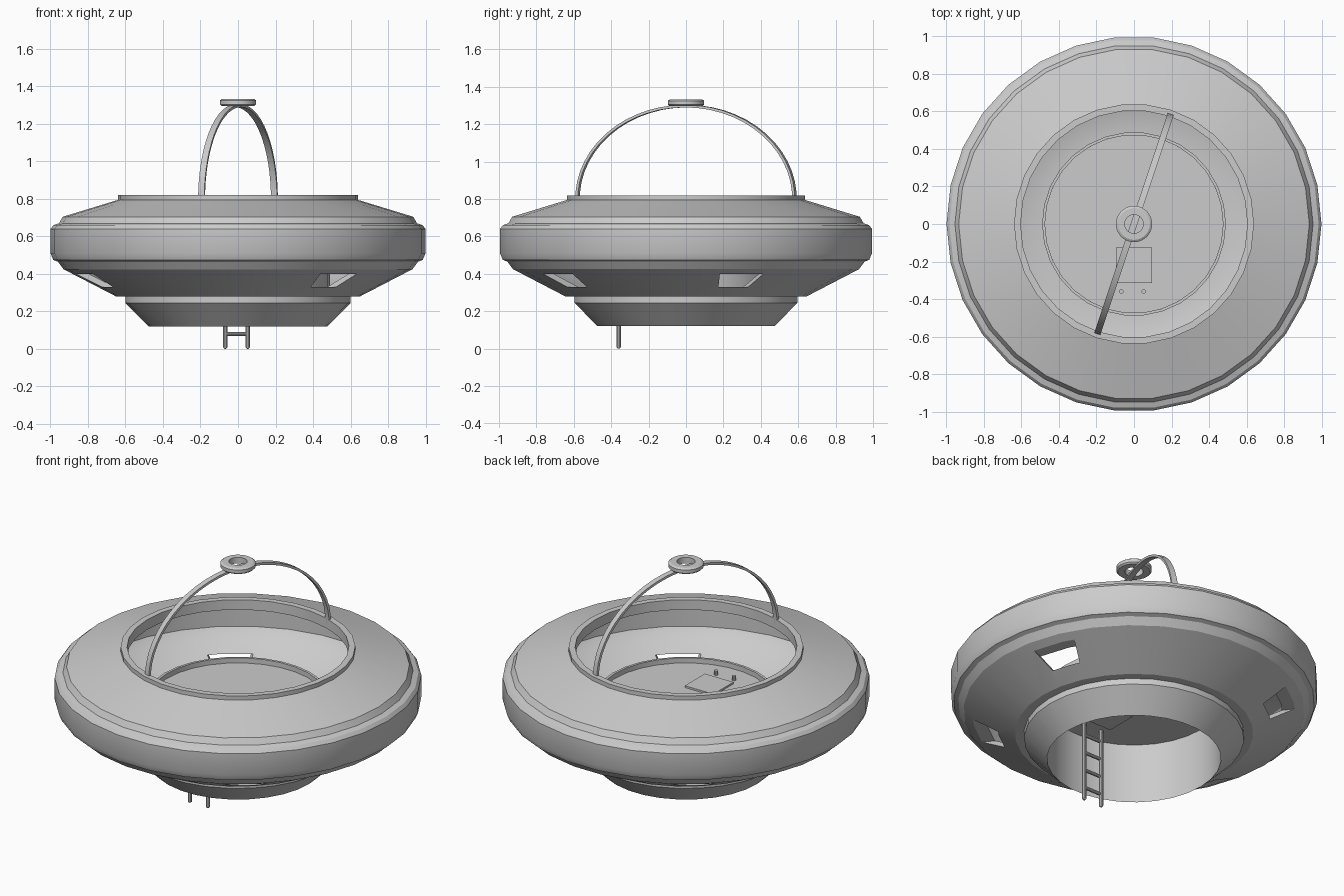
import bpy, bmesh
from math import sin, cos, pi, radians
from mathutils import Matrix, Vector

if "Cube" in bpy.data.objects:
    bpy.data.objects.remove(bpy.data.objects["Cube"])


def make(name, bm, smooth=True):
    bmesh.ops.recalc_face_normals(bm, faces=bm.faces)
    me = bpy.data.meshes.new(name)
    bm.to_mesh(me)
    bm.free()
    ob = bpy.data.objects.new(name, me)
    bpy.context.collection.objects.link(ob)
    if smooth:
        shade(ob)
    return ob


def activate(ob):
    bpy.ops.object.select_all(action='DESELECT')
    ob.select_set(True)
    bpy.context.view_layer.objects.active = ob


def shade(ob):
    activate(ob)
    bpy.ops.object.shade_smooth_by_angle(angle=radians(25))


def lathe(name, profile, n, smooth=True):
    """Revolve a closed (radius, z) profile around z."""
    bm = bmesh.new()
    rings = [[bm.verts.new((r * cos(2 * pi * i / n), r * sin(2 * pi * i / n), z))
              for r, z in profile] for i in range(n)]
    m = len(profile)
    for i in range(n):
        a, b = rings[i], rings[(i + 1) % n]
        for j in range(m):
            k = (j + 1) % m
            bm.faces.new((a[j], b[j], b[k], a[k]))
    return make(name, bm, smooth)


def rod(name, a, b, r, n=10):
    a, b = Vector(a), Vector(b)
    d = b - a
    mat = Matrix.Translation((a + b) / 2) @ d.to_track_quat('Z', 'Y').to_matrix().to_4x4()
    bm = bmesh.new()
    bmesh.ops.create_cone(bm, cap_ends=True, segments=n, radius1=r, radius2=r,
                          depth=d.length, matrix=mat)
    return make(name, bm)


def box(name, c, s):
    bm = bmesh.new()
    bmesh.ops.create_cube(bm, size=1, matrix=Matrix.Translation(c) @ Matrix.Diagonal((*s, 1)))
    return make(name, bm, False)


# saucer shell: outside up to the rim, inside back down to the central well
hull = lathe("hull", [
    (.475, .12), (.60, .245), (.60, .28), (.65, .28), (.93, .425), (.96, .465),
    (.985, .475), (1.0, .51), (1.0, .64), (.985, .66), (.955, .67), (.935, .705),
    (.64, .795), (.64, .82), (.605, .82), (.605, .76), (.90, .68), (.95, .63),
    (.95, .50), (.91, .45), (.63, .31), (.49, .30), (.49, .53), (.475, .53)], 30, False)

# four tapered window openings cut through the lower hull
bm = bmesh.new()
for deg in (20, 128, 200, 308):
    rot = Matrix.Rotation(radians(deg), 4, 'Z')
    ends = []
    for r in (.55, 1.1):
        ends.append([bm.verts.new(rot @ Vector((r, y, z)))
                     for y, z in ((-.085, .33), (.085, .33), (.125, .40), (-.125, .40))])
    a, b = ends
    bm.faces.new(a)
    bm.faces.new(b[::-1])
    for i in range(4):
        j = (i + 1) % 4
        bm.faces.new((a[j], a[i], b[i], b[j]))
cutter = make("window_cutter", bm, False)
mod = hull.modifiers.new("windows", 'BOOLEAN')
mod.operation = 'DIFFERENCE'
mod.solver = 'EXACT'
mod.object = cutter
activate(hull)
bpy.ops.object.modifier_apply(modifier=mod.name)
bpy.data.objects.remove(cutter)
shade(hull)

# cabin floor and hatch
bm = bmesh.new()
bmesh.ops.create_cone(bm, cap_ends=True, segments=30, radius1=.477, radius2=.477, depth=.02,
                      matrix=Matrix.Translation((0, 0, .49)))
make("floor", bm)
box("hatch", (.0, -.22, .493), (.19, .19, .036))

# boarding ladder
for side, x in (("left", -.068), ("right", .052)):
    rod("ladder_rail_" + side, (x, -.36, .008), (x, -.36, .525), .012)
    bm = bmesh.new()
    bmesh.ops.create_uvsphere(bm, u_segments=10, v_segments=6, radius=.012,
                              matrix=Matrix.Translation((x, -.36, .012)))
    make("ladder_foot_" + side, bm)
for i in range(4):
    z = .08 + i * .11
    rod("ladder_rung_%d" % (i + 1), (-.068, -.36, z), (.052, -.36, z), .01)

# arched strap over the cabin
bm = bmesh.new()
rot = Matrix.Rotation(radians(71.5), 4, 'Z')
n, t0 = 28, -.05
prev = None
for i in range(n + 1):
    t = t0 + (pi - 2 * t0) * i / n
    ring = [bm.verts.new(rot @ Vector(((.612 + o) * cos(t), w, .80 + (.497 + o) * sin(t))))
            for o, w in ((-.007, -.017), (-.007, .017), (.007, .017), (.007, -.017))]
    if prev:
        for j in range(4):
            k = (j + 1) % 4
            bm.faces.new((prev[j], prev[k], ring[k], ring[j]))
    else:
        bm.faces.new(ring)
    prev = ring
bm.faces.new(prev[::-1])
make("arch_strap", bm)

# ring hub at the crown
lathe("top_ring", [(.05, 1.297), (.088, 1.297), (.097, 1.305), (.097, 1.325),
                   (.085, 1.333), (.05, 1.333)], 24)
